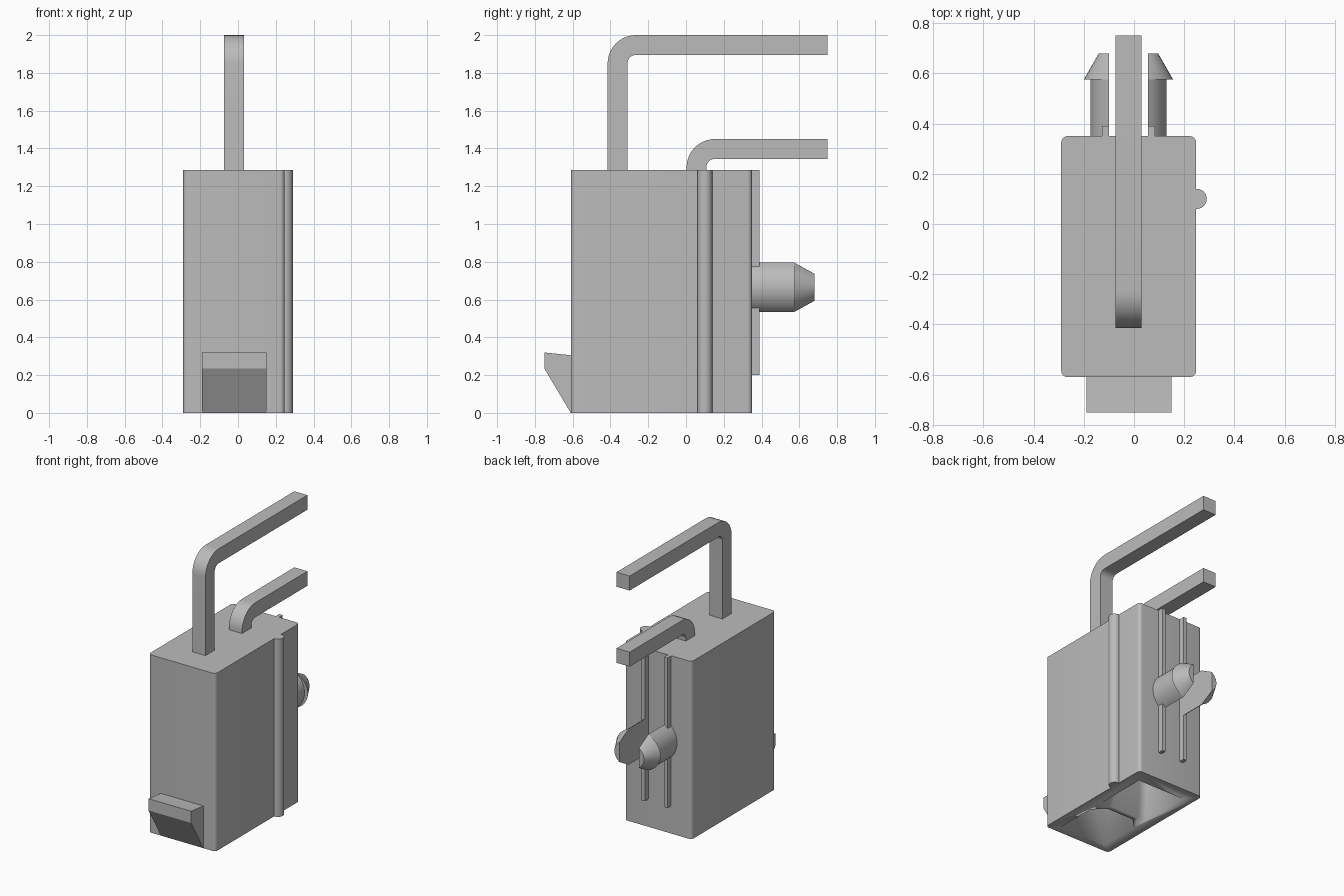
import bpy, bmesh, math

cube = bpy.data.objects.get("Cube")
if cube:
    bpy.data.objects.remove(cube, do_unlink=True)

grey = bpy.data.materials.new("plain grey")
grey.use_nodes = True
grey.diffuse_color = (0.5, 0.5, 0.5, 1)
grey.node_tree.nodes["Principled BSDF"].inputs["Base Color"].default_value = grey.diffuse_color

AXIS = -0.022  # centre line of housing, pins and pegs


def loft(name, rings, smooth=True):
    """Skin matching rings of points and cap both ends."""
    bm = bmesh.new()
    rows = [[bm.verts.new(p) for p in ring] for ring in rings]
    n = len(rows[0])
    for a, b in zip(rows, rows[1:]):
        for i in range(n):
            bm.faces.new((a[i], a[(i + 1) % n], b[(i + 1) % n], b[i]))
    bm.faces.new(rows[0])
    bm.faces.new(rows[-1])
    bmesh.ops.recalc_face_normals(bm, faces=bm.faces)
    mesh = bpy.data.meshes.new(name)
    bm.to_mesh(mesh)
    bm.free()
    obj = bpy.data.objects.new(name, mesh)
    bpy.context.collection.objects.link(obj)
    mesh.materials.append(grey)
    bpy.ops.object.select_all(action="DESELECT")
    obj.select_set(True)
    bpy.context.view_layer.objects.active = obj
    if smooth:
        bpy.ops.object.shade_smooth_by_angle(angle=math.radians(30))
    return obj


def prism_z(name, outline, z0, z1):
    return loft(name, [[(x, y, z) for x, y in outline] for z in (z0, z1)])


def prism_x(name, outline, x0, x1):
    return loft(name, [[(x, y, z) for y, z in outline] for x in (x0, x1)])


def arc(cx, cy, r, start, end, n=10):
    angles = [math.radians(start + (end - start) * i / n) for i in range(n + 1)]
    return [(cx + r * math.cos(a), cy + r * math.sin(a)) for a in angles]


def rectangle(x0, x1, y0, y1):
    return [(x0, y0), (x1, y0), (x1, y1), (x0, y1)]


# Housing with rounded upright corners
X0, X1, Y0, Y1, TOP, R = -0.29, 0.247, -0.61, 0.35, 1.285, 0.025
outline = (arc(X1 - R, Y1 - R, R, 0, 90, 6) + arc(X0 + R, Y1 - R, R, 90, 180, 6)
           + arc(X0 + R, Y0 + R, R, 180, 270, 6) + arc(X1 - R, Y0 + R, R, 270, 360, 6))
housing = prism_z("housing", outline, 0, TOP)

# Two sockets open at the bottom, the front one with clipped corners
PX0, PX1, CLIP = -0.21, 0.167, 0.08
front = [(PX0, -0.55), (PX1, -0.55), (PX1, -0.17 - CLIP), (PX1 - CLIP, -0.17),
         (PX0 + CLIP, -0.17), (PX0, -0.17 - CLIP)]
for label, shape in (("front", front), ("back", rectangle(PX0, PX1, -0.13, 0.25))):
    cutter = prism_z(label + "_socket_cutter", shape, -0.1, 1.1)
    cutter.hide_render = True
    mod = housing.modifiers.new("socket", "BOOLEAN")
    mod.operation = "DIFFERENCE"
    mod.solver = "EXACT"
    mod.object = cutter
    bpy.ops.object.select_all(action="DESELECT")
    housing.select_set(True)
    bpy.context.view_layer.objects.active = housing
    bpy.ops.object.modifier_apply(modifier=mod.name)
    bpy.data.objects.remove(cutter, do_unlink=True)


# Bent square pins, running down into the sockets
def bent_pin(name, y, top, tip=0.75, w=0.105, inner=0.045):
    outer = w + inner
    cy, cz = y + outer, top - outer
    path = [(y, 0.5)] + arc(cy, cz, outer, 180, 90) + [(tip, top), (tip, top - w)]
    path += arc(cy, cz, inner, 90, 180) + [(y + w, 0.5)]
    prism_x(name, path, AXIS - w / 2, AXIS + w / 2)


bent_pin("long_pin", -0.415, 2.0)
bent_pin("short_pin", 0.003, 1.45)

# Front latch wedge
prism_x("latch", [(-0.6, 0.0), (-0.61, 0.0), (-0.75, 0.235), (-0.75, 0.32),
                  (-0.61, 0.305), (-0.6, 0.305)], -0.19, 0.15)

# Round key rib along the left side
prism_z("key_rib", arc(0.25, 0.1, 0.04, 0, 345, 23), 0, TOP)

# Split mounting peg: two half-round prongs with barbed heads, plus back ribs
SLOT = 0.078
SECTIONS = [(0.34, 0.152, 1), (0.575, 0.152, 1), (0.575, 0.178, 0.81), (0.68, 0.118, 0.81)]
for label, side in (("left", 1), ("right", -1)):
    rings = []
    for y, r, squash in SECTIONS:
        limit = math.degrees(math.acos(SLOT / r))
        rings.append([(AXIS + side * u, y, 0.665 + squash * v)
                      for u, v in arc(0, 0, r, -limit, limit, 16)])
    loft(label + "_peg_prong", rings)
    edges = sorted((AXIS + side * SLOT, AXIS + side * (SLOT + 0.027)))
    prism_z(label + "_back_rib", rectangle(*edges, 0.34, 0.39), 0.2, TOP)
